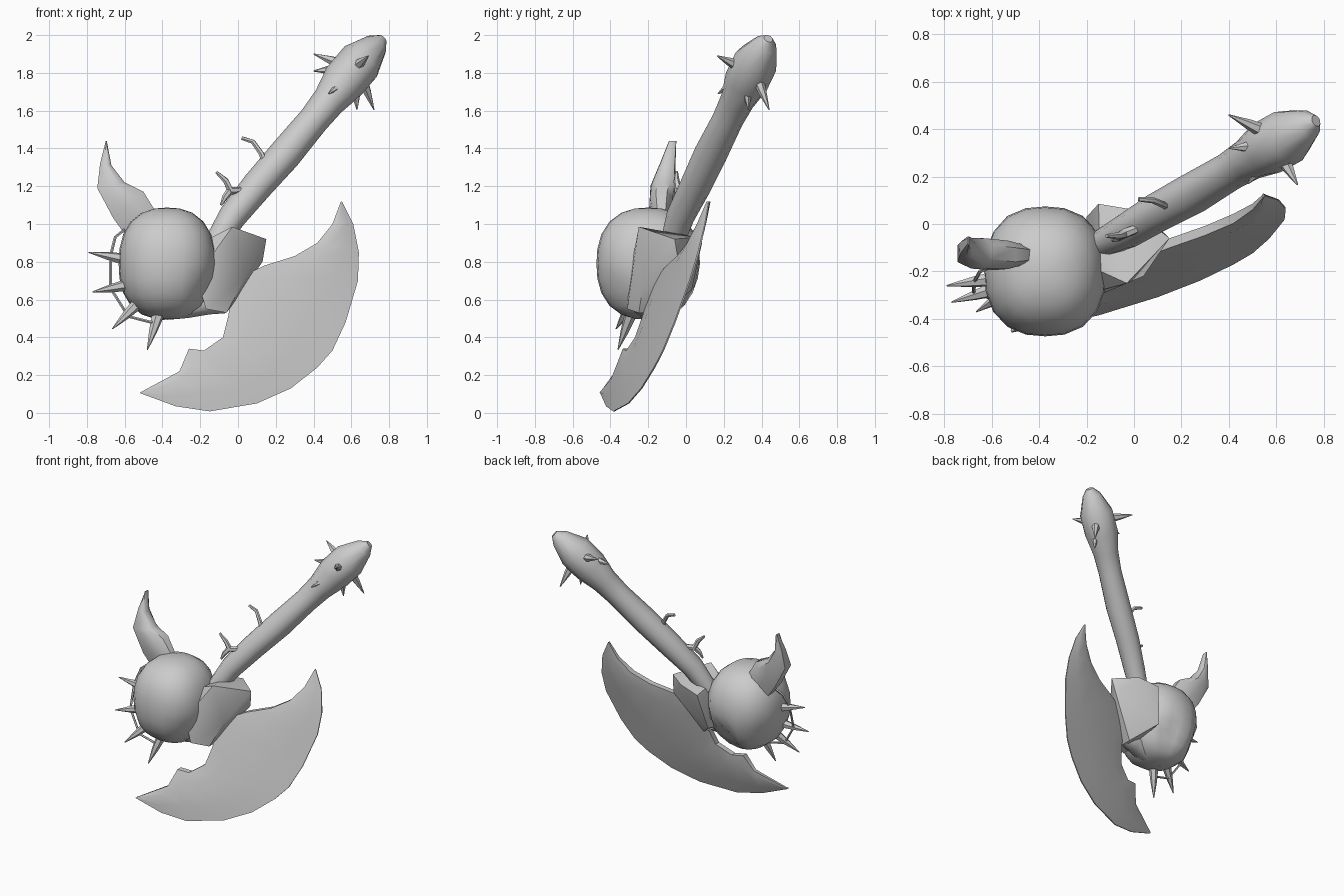
import bpy, bmesh, math
from mathutils import Vector


def finish(name, bm, angle=45):
    bmesh.ops.remove_doubles(bm, verts=bm.verts, dist=0.0005)
    bmesh.ops.recalc_face_normals(bm, faces=bm.faces)
    me = bpy.data.meshes.new(name)
    bm.to_mesh(me)
    bm.free()
    ob = bpy.data.objects.new(name, me)
    bpy.context.collection.objects.link(ob)
    bpy.ops.object.select_all(action='DESELECT')
    ob.select_set(True)
    bpy.context.view_layer.objects.active = ob
    bpy.ops.object.shade_smooth_by_angle(angle=math.radians(angle))
    return ob


def tube(name, pts, sides=8):
    """Sweep a round section along (x, y, z, radius) points."""
    bm = bmesh.new()
    path = [Vector(p[:3]) for p in pts]
    rings = []
    for i, p in enumerate(path):
        d = (path[min(i + 1, len(path) - 1)] - path[max(i - 1, 0)]).normalized()
        u = d.cross(Vector((0.3, -0.9, 0.2))).normalized()
        v = d.cross(u)
        rings.append([bm.verts.new(p + pts[i][3] * (u * math.cos(a) + v * math.sin(a)))
                      for a in (2 * math.pi * k / sides for k in range(sides))])
    for a, b in zip(rings, rings[1:]):
        for k in range(sides):
            j = (k + 1) % sides
            bm.faces.new((a[k], a[j], b[j], b[k]))
    bm.faces.new(rings[0])
    bm.faces.new(rings[-1])
    return finish(name, bm, 50)


def spike(name, base, tip, r):
    mid = [(a + b) / 2 for a, b in zip(base, tip)]
    return tube(name, [(*base, r), (*mid, r * 0.65), (*tip, 0.003)], 6)


def crescent(name, outer, inner, depth, profile):
    """Loft between two (x, z) edges; profile gives (t, half thickness)."""
    bm = bmesh.new()
    loops = []
    n = len(outer)
    for i, ((ox, oz), (ix, iz)) in enumerate(zip(outer, inner)):
        fade = min(1, 0.3 + 0.35 * min(i, n - 1 - i))
        front, back = [], []
        for t, h in profile:
            x, z = ox + (ix - ox) * t, oz + (iz - oz) * t
            y = depth(x, z)
            front.append(bm.verts.new((x, y - h * fade, z)))
            back.append(bm.verts.new((x, y + h * fade, z)))
        loops.append(front + back[::-1])
    m = len(loops[0])
    for a, b in zip(loops, loops[1:]):
        for k in range(m):
            j = (k + 1) % m
            bm.faces.new((a[k], a[j], b[j], b[k]))
    bm.faces.new(loops[0])
    bm.faces.new(loops[-1])
    bmesh.ops.dissolve_degenerate(bm, dist=0.0005, edges=bm.edges)
    return finish(name, bm, 40)


# handle with swollen pommel
tube("handle", [(-0.13, -0.08, 0.88, 0.06), (-0.03, -0.03, 1.04, 0.075), (0.1, 0.05, 1.2, 0.083),
                (0.25, 0.13, 1.37, 0.088), (0.4, 0.22, 1.55, 0.082), (0.48, 0.27, 1.65, 0.09),
                (0.56, 0.32, 1.755, 0.118), (0.65, 0.37, 1.86, 0.118), (0.735, 0.42, 1.95, 0.065),
                (0.768, 0.436, 1.982, 0.025)], 10)

# round head: boxy ellipsoid with sunken hollows
bm = bmesh.new()
bmesh.ops.create_uvsphere(bm, u_segments=20, v_segments=12, radius=1)
dents = [((-0.3, 0.06, 0.6), 0.17, 0.07), ((-0.14, -0.38, 0.62), 0.15, 0.04),
         ((-0.6, -0.02, 0.65), 0.15, 0.04)]
centre = Vector((-0.375, -0.2, 0.79))
for v in bm.verts:
    s = sum(abs(c) ** 2.4 for c in v.co) ** (1 / 2.4)
    v.co = centre + Vector((v.co.x * 0.257, v.co.y * 0.274, v.co.z * 0.297)) / s
    for c, r, amount in dents:
        w = max(0, 1 - (v.co - Vector(c)).length / r)
        v.co += (centre - v.co).normalized() * amount * w
finish("head", bm, 60)

# faceted socket joining head, handle and blade
bm = bmesh.new()
for p in [(-0.14, -0.2, 0.93), (-0.03, -0.25, 0.985), (0.15, -0.06, 0.92), (0.13, -0.04, 0.8),
          (0, 0.06, 0.93), (-0.15, 0.085, 0.9), (-0.22, -0.3, 0.72), (-0.17, -0.31, 0.55),
          (-0.06, -0.25, 0.53), (-0.06, -0.12, 0.53), (-0.2, 0.03, 0.65), (0.04, -0.22, 0.72)]:
    bm.verts.new(p)
bmesh.ops.convex_hull(bm, input=bm.verts)
finish("blade_socket", bm, 40)

# jaw under the head
tube("jaw", [(-0.42, -0.2, 0.54, 0.05), (-0.28, -0.22, 0.57, 0.07),
             (-0.15, -0.2, 0.59, 0.07), (-0.06, -0.19, 0.57, 0.045)], 8)

# large crescent blade lying in a tilted plane
crescent("blade",
         [(0.55, 1.12), (0.61, 1.0), (0.64, 0.85), (0.635, 0.7), (0.57, 0.48), (0.5, 0.33),
          (0.42, 0.24), (0.28, 0.13), (0.1, 0.05), (-0.15, 0.008), (-0.33, 0.035), (-0.52, 0.105)],
         [(0.545, 1.12), (0.5, 1.0), (0.42, 0.9), (0.3, 0.83), (0.14, 0.78), (-0.03, 0.7),
          (-0.05, 0.52), (-0.08, 0.4), (-0.18, 0.33), (-0.26, 0.34), (-0.31, 0.22), (-0.515, 0.11)],
         lambda x, z: -0.345 + 0.26 * x + 0.288 * z,
         [(0, 0.004), (0.3, 0.02), (0.75, 0.035), (1, 0.02)])

# horn on top of the head
crescent("horn",
         [(-0.7, 1.44), (-0.73, 1.32), (-0.745, 1.19), (-0.66, 1.03), (-0.58, 0.92), (-0.54, 0.86)],
         [(-0.695, 1.44), (-0.67, 1.31), (-0.6, 1.22), (-0.5, 1.17), (-0.42, 1.04), (-0.36, 0.95)],
         lambda x, z: -0.13 + 0.22 * max(0, z - 1.17),
         [(0, 0.035), (0.4, 0.065), (0.8, 0.06), (1, 0.03)])

# head spikes and the wire strung between them
for base, tip in [((-0.58, -0.23, 0.81), (-0.79, -0.26, 0.85)),
                  ((-0.57, -0.27, 0.68), (-0.77, -0.33, 0.64)),
                  ((-0.52, -0.28, 0.59), (-0.665, -0.37, 0.445)),
                  ((-0.42, -0.29, 0.53), (-0.48, -0.36, 0.335))]:
    spike("head_spike", base, tip, 0.034)
tube("spike_wire", [(-0.6, -0.18, 0.97, 0.008), (-0.65, -0.2, 0.93, 0.008), (-0.675, -0.245, 0.83, 0.008),
                    (-0.675, -0.29, 0.66, 0.008), (-0.58, -0.32, 0.51, 0.008),
                    (-0.44, -0.32, 0.475, 0.008)], 5)

# pommel spikes
for base, tip in [((0.57, 0.38, 1.84), (0.4, 0.46, 1.9)), ((0.55, 0.33, 1.82), (0.4, 0.32, 1.81)),
                  ((0.62, 0.32, 1.75), (0.63, 0.33, 1.605)), ((0.65, 0.37, 1.79), (0.72, 0.44, 1.605)),
                  ((0.62, 0.29, 1.83), (0.69, 0.165, 1.89)), ((0.57, 0.27, 1.76), (0.48, 0.17, 1.69))]:
    spike("pommel_spike", base, tip, 0.034)

# twigs growing from the handle
for pts in [[(0.15, 0.07, 1.3, 0.016), (0.125, 0.08, 1.37, 0.015), (0.08, 0.1, 1.435, 0.013), (0.02, 0.105, 1.455, 0.01)],
            [(0.04, -0.01, 1.18, 0.016), (-0.04, -0.04, 1.175, 0.022), (-0.065, -0.05, 1.23, 0.016), (-0.115, -0.05, 1.275, 0.008)],
            [(-0.04, -0.04, 1.18, 0.02), (-0.07, -0.06, 1.14, 0.016), (-0.09, -0.07, 1.1, 0.006)]]:
    tube("twig", pts, 6)
